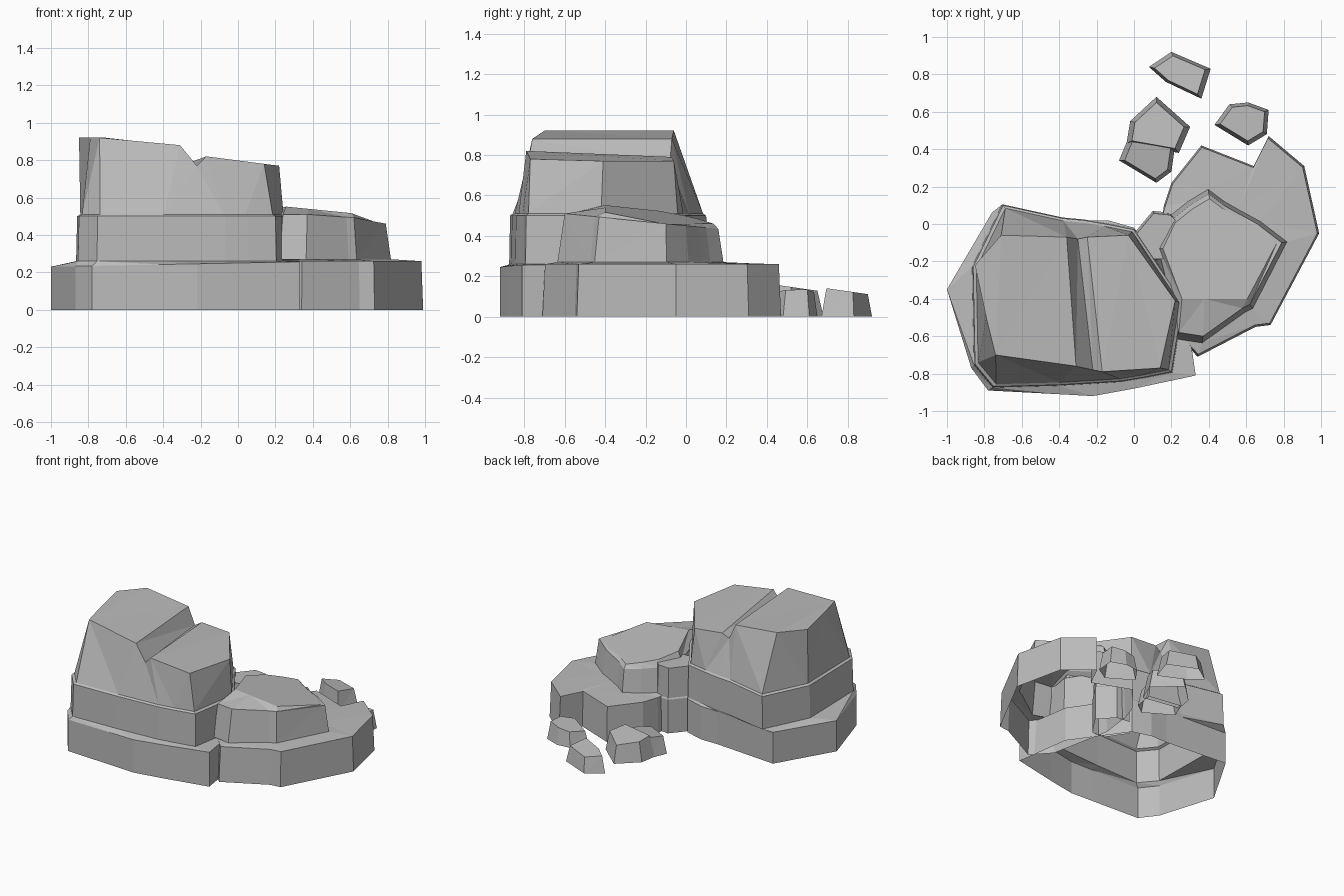
import bpy
import bmesh

cube = bpy.data.objects.get("Cube")
if cube:
    bpy.data.objects.remove(cube, do_unlink=True)

# One plain stone colour
stone = bpy.data.materials.new("grey_stone")
stone.use_nodes = True
STONE_COLOUR = (0.5, 0.5, 0.5, 1)
stone.diffuse_color = STONE_COLOUR
shader = stone.node_tree.nodes["Principled BSDF"]
shader.inputs["Base Color"].default_value = STONE_COLOUR
shader.inputs["Roughness"].default_value = 0.9


def ring_points(outline, height):
    """Lift an outline to a height: a number, a slope rule or a list."""
    if callable(height):
        heights = [height(x, y) for x, y in outline]
    elif isinstance(height, list):
        heights = height
    else:
        heights = [height] * len(outline)
    return [(x, y, z) for (x, y), z in zip(outline, heights)]


def rock(name, *rings, grooved=False):
    """Loft a faceted stone through rings of (outline, height), open below.

    A grooved top is closed by strips that join the front half of the
    outline to the back half, ending in one triangle.
    """
    bm = bmesh.new()
    loops = [[bm.verts.new(point) for point in ring_points(outline, height)]
             for outline, height in rings]
    for lower, upper in zip(loops, loops[1:]):
        count = len(lower)
        for i in range(count):
            j = (i + 1) % count
            bm.faces.new((lower[i], lower[j], upper[j], upper[i]))
    top = loops[-1]
    if grooved:
        half = len(top) // 2
        for i in range(half - 1):
            bm.faces.new((top[i], top[i + 1], top[-i - 2], top[-i - 1]))
        bm.faces.new(top[half - 1:half + 2])
    else:
        bm.faces.new(top)
    bmesh.ops.triangulate(bm, faces=bm.faces[:])
    bmesh.ops.recalc_face_normals(bm, faces=bm.faces[:])
    mesh = bpy.data.meshes.new(name)
    bm.to_mesh(mesh)
    bm.free()
    mesh.materials.append(stone)
    obj = bpy.data.objects.new(name, mesh)
    bpy.context.collection.objects.link(obj)
    return obj


def shrink(outline, factor):
    """Scale an outline about its middle."""
    cx = sum(x for x, y in outline) / len(outline)
    cy = sum(y for x, y in outline) / len(outline)
    return [(cx + (x - cx) * factor, cy + (y - cy) * factor) for x, y in outline]


# Tall crag: outlines run along the front from the left, then back again
foot = [(-.87, -.77), (-.78, -.89), (-.4, -.91), (-.22, -.92), (0, -.88),
        (.33, -.81), (.27, -.4), (0, -.02), (-.14, .02), (-.27, .02),
        (-.4, .03), (-.76, .06), (-1, -.35)]
step = [(-.85, -.75), (-.75, -.87), (-.4, -.86), (-.07, -.84), (.05, -.82),
        (.2, -.79), (.26, -.42), (0, -.03), (-.15, 0), (-.27, .02),
        (-.38, .03), (-.7, .1), (-.86, -.23)]
summit = [(-.79, -.5), (-.74, -.7), (-.31, -.76), (-.22, -.78), (-.17, -.79),
          (.14, -.77), (.22, -.41), (-.03, -.06), (-.25, -.07), (-.3, -.08),
          (-.36, -.07), (-.71, -.06), (-.85, -.22)]
rock("tall_crag", (foot, 0),
     (foot, lambda x, y: .25 + x / 50),
     (shrink(step, 1.01), .26),
     (step, .5),
     (shrink(step, .97), .51),
     (summit, [.92, .92, .88, .77, .82, .78, .77,
               .77, .79, .76, .88, .92, .92]),
     grooved=True)

# Low link between the crag and the shelf
link = [(0, -.05), (.1, .07), (.2, .06), (.3, -.05), (.2, -.2), (.1, -.2)]
rock("link_stone", (link, 0), (link, .25), (shrink(link, .95), .26),
     (shrink(link, .9), .48))

# Broad shelf on the left, with a mound that runs to the ground in front
shelf = [(.16, .1), (.13, -.13), (.22, -.58), (.34, -.71), (.65, -.55), (.73, -.54),
         (.99, -.05), (.91, .31), (.72, .47), (.64, .31), (.36, .42), (.2, .22)]
mound = [(.2, .02), (.13, -.13), (.24, -.58), (.37, -.6), (.58, -.45), (.62, -.43),
         (.79, -.1), (.66, 0), (.55, .06), (.48, .1), (.4, .16), (.3, .1)]
crown = [(x, max(y, -.4)) for x, y in shrink(mound, .92)]
rock("shelf", (shelf, 0), (shrink(shelf, .98), .26),
     (shrink(mound, 1.08), .27),
     (mound, lambda x, y: .45 - y / 10),
     (crown, lambda x, y: .52 - x / 10 - y / 7))

# Loose boulders behind
far = [(.08, .84), (.2, .92), (.41, .83), (.36, .67), (.17, .76)]
side = [(.43, .53), (.51, .64), (.61, .65), (.72, .61), (.71, .48), (.61, .42)]
near_back = [(-.04, .43), (-.02, .55), (.12, .68), (.3, .52), (.24, .38)]
near_front = [(-.08, .34), (-.03, .46), (.22, .42), (.2, .28), (.12, .22)]
for name, outline, height in (
        ("far_boulder", far, lambda x, y: .14 - (y - .7) / 7),
        ("side_boulder", side, lambda x, y: .12 + (x - .6) / 7),
        ("near_boulder_back", near_back, lambda x, y: .15 - (y - .5) / 7),
        ("near_boulder_front", near_front, lambda x, y: .12 + (y - .3) / 7)):
    rock(name, (outline, 0), (shrink(outline, .82), height))
